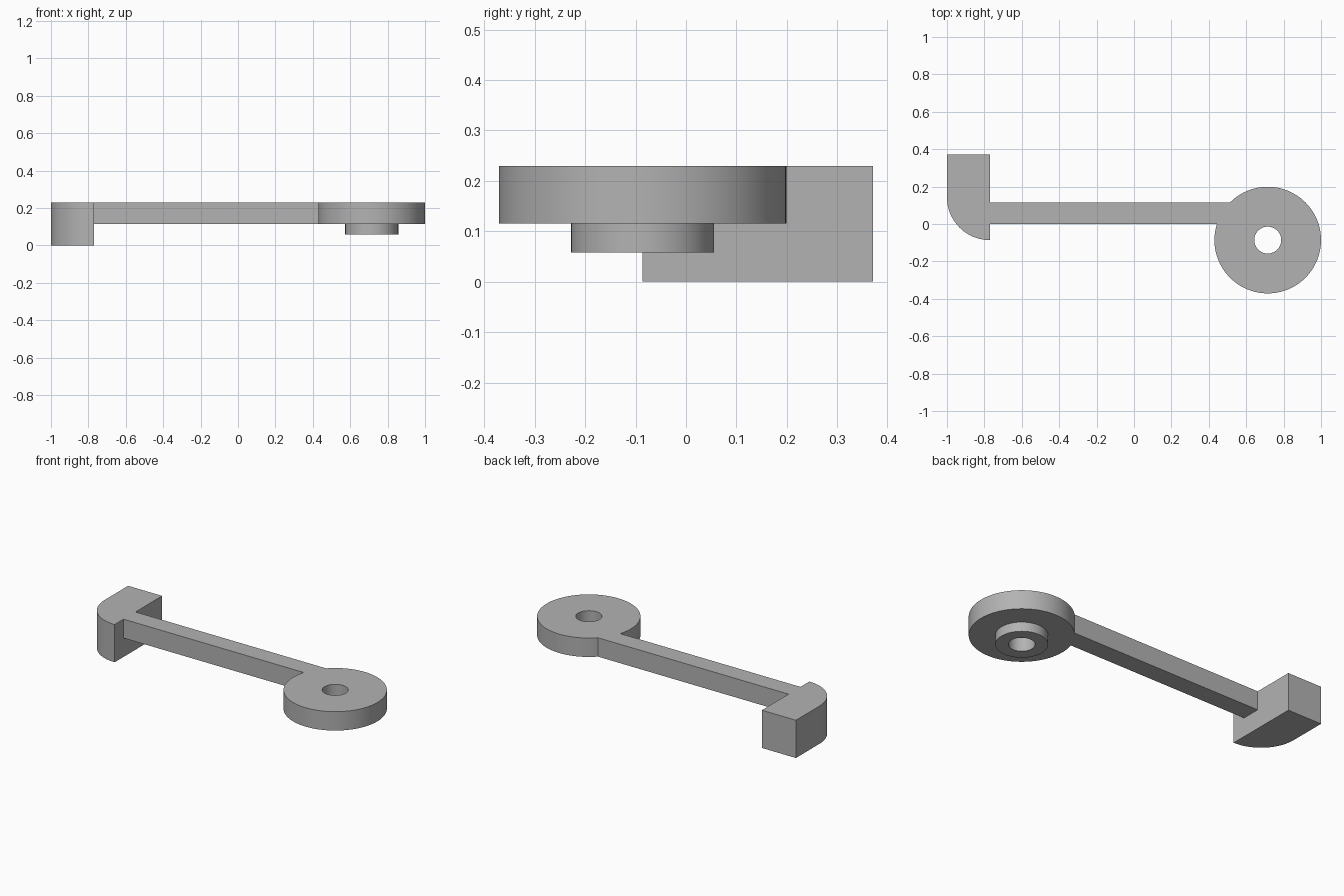
import bpy
import bmesh
from math import asin, cos, sin, pi, radians

cube = bpy.data.objects.get("Cube")
if cube:
    bpy.data.objects.remove(cube, do_unlink=True)

grey = bpy.data.materials.new("plain_grey")
grey.use_nodes = True
colour = (0.45, 0.45, 0.45, 1)
grey.diffuse_color = colour
grey.node_tree.nodes["Principled BSDF"].inputs["Base Color"].default_value = colour

TOP, UNDER, BOSS_Z = 0.23, 0.115, 0.058
HUB_X, HUB_Y, HUB_R = 0.715, -0.086, 0.285
ARM_W = 0.115
FOOT_X, FOOT_R = -0.771, 0.229


def arc(cx, cy, r, start, end, steps):
    return [(cx + r * cos(start + (end - start) * i / steps),
             cy + r * sin(start + (end - start) * i / steps)) for i in range(steps + 1)]


def prism(name, outline, z0, z1):
    """Extrude a counter-clockwise outline from z0 to z1."""
    bm = bmesh.new()
    face = bm.faces.new([bm.verts.new((x, y, z0)) for x, y in outline])
    grown = bmesh.ops.extrude_face_region(bm, geom=[face])
    verts = [v for v in grown["geom"] if isinstance(v, bmesh.types.BMVert)]
    bmesh.ops.translate(bm, verts=verts, vec=(0, 0, z1 - z0))
    bmesh.ops.recalc_face_normals(bm, faces=bm.faces)
    mesh = bpy.data.meshes.new(name)
    bm.to_mesh(mesh)
    bm.free()
    mesh.materials.append(grey)
    ob = bpy.data.objects.new(name, mesh)
    bpy.context.collection.objects.link(ob)
    return ob


def combine(target, tool, operation):
    """Apply a boolean and discard the tool object."""
    mod = target.modifiers.new(operation.lower(), "BOOLEAN")
    mod.operation, mod.solver, mod.object = operation, "EXACT", tool
    bpy.ops.object.select_all(action="DESELECT")
    target.select_set(True)
    bpy.context.view_layer.objects.active = target
    bpy.ops.object.modifier_apply(modifier=mod.name)
    bpy.data.objects.remove(tool, do_unlink=True)


# Arm running into the round hub, as one outline
low = pi - asin(-HUB_Y / HUB_R)
high = pi - asin((ARM_W - HUB_Y) / HUB_R)
hub_arc = arc(HUB_X, HUB_Y, HUB_R, low, high + 2 * pi, 96)
arm_end = FOOT_X - 0.08
lever = prism("lever_arm", hub_arc + [(arm_end, ARM_W), (arm_end, 0)], UNDER, TOP)

# Foot block with one rounded corner
foot_arc = arc(FOOT_X, HUB_Y + FOOT_R, FOOT_R, pi, 1.5 * pi, 24)
foot = prism("foot", foot_arc + [(FOOT_X, 0.371), (-1, 0.371)], 0, TOP)
combine(lever, foot, "UNION")

# Boss below the hub, then the pivot hole through both
boss = prism("boss", arc(HUB_X, HUB_Y, 0.142, 0, 2 * pi, 64)[:-1], BOSS_Z, UNDER + 0.05)
combine(lever, boss, "UNION")
hole = prism("pivot_hole", arc(HUB_X, HUB_Y, 0.072, 0, 2 * pi, 48)[:-1], -0.1, TOP + 0.1)
combine(lever, hole, "DIFFERENCE")

bpy.ops.object.shade_smooth_by_angle(angle=radians(30))
